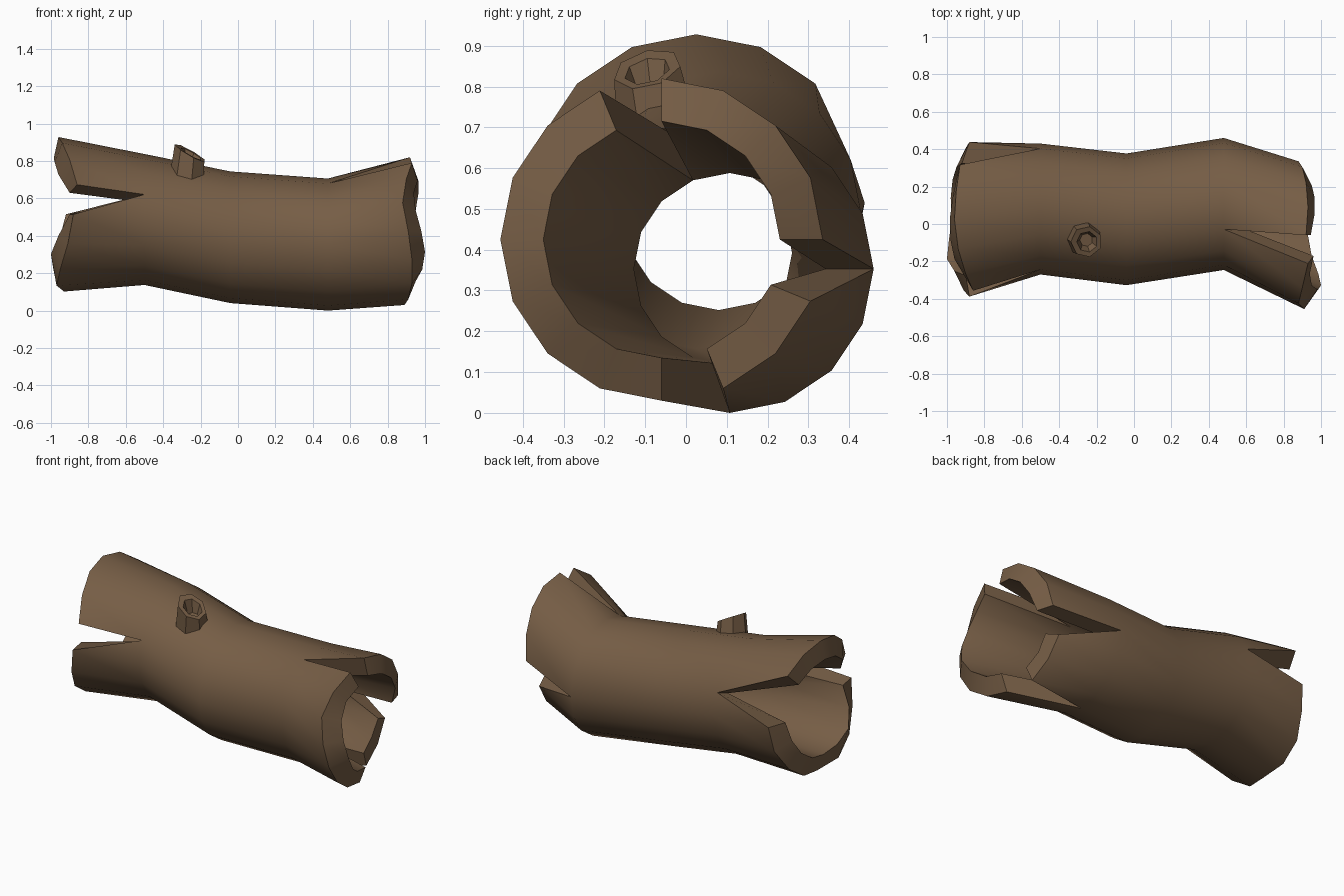
import bpy, bmesh, math
from mathutils import Vector

if "Cube" in bpy.data.objects:
    bpy.data.objects.remove(bpy.data.objects["Cube"])

N = 16
bark = bpy.data.materials.new("bark_brown")
bark.diffuse_color = (0.18, 0.11, 0.06, 1)
bark.use_nodes = True
bark.node_tree.nodes["Principled BSDF"].inputs["Base Color"].default_value = bark.diffuse_color


def finish(bm, name, angle):
    loose = [v for v in bm.verts if not v.link_faces]
    bmesh.ops.delete(bm, geom=loose, context='VERTS')
    bmesh.ops.recalc_face_normals(bm, faces=bm.faces)
    me = bpy.data.meshes.new(name)
    bm.to_mesh(me)
    bm.free()
    ob = bpy.data.objects.new(name, me)
    bpy.context.collection.objects.link(ob)
    me.materials.append(bark)
    bpy.ops.object.select_all(action='DESELECT')
    ob.select_set(True)
    bpy.context.view_layer.objects.active = ob
    bpy.ops.object.shade_smooth_by_angle(angle=math.radians(angle))
    return ob


# Ragged end profiles: x of each rim corner, outer and inner
left_out = [-.88, -.92, -.93, -.95, -.96, -.94, -.90, -.86,
            -.88, -.91, -.95, -.97, -.93, -.95, -.94, -.90]
left_in = [-.92, -.94, -.95, -.97, -.985, -.98, -.96, -.90,
           -.90, -.96, -1.0, -.99, -.975, -.98, -.97, -.95]
right_out = [.88, .90, .92, .93, .92, .93, .90, .88,
             .91, .93, .93, .91, .89, .83, .82, .81]
right_in = [.91, .95, .965, .965, .945, .96, .94, .95,
            .98, 1.0, .985, .95, .93, .84, .83, .83]

# Stations along the log: outer x, inner x, centre y, centre z, radii
stations = [
    (left_out, left_in, .025, .515, .413, .30),
    ([-.5] * N, [-.5] * N, .08, .487, .35, .235),
    ([-.04] * N, [-.04] * N, .025, .392, .352, .235),
    ([.48] * N, [.48] * N, .107, .353, .353, .235),
    (right_out, right_in, -.06, .425, .395, .29),
]

# Cracks: (strip, side) -> True when the apex sits on the higher corner
cracks = {(0, 7): False, (0, 0): True, (0, 1): False,
          (3, 4): True, (3, 12): False, (3, 15): True}

# Hollow log
bm = bmesh.new()
outer, inner = [], []
for xo, xi, cy, cz, ro, ri in stations:
    for k in range(N):
        a = 2 * math.pi * k / N
        c, s = math.cos(a), math.sin(a)
        outer.append(bm.verts.new((xo[k], cy + ro * c, cz + ro * s)))
        inner.append(bm.verts.new((xi[k], cy + ri * c, cz + ri * s)))

polys = []
for i in range(4):
    for k in range(N):
        n = (k + 1) % N
        a, b, c, d = i * N + k, i * N + n, (i + 1) * N + n, (i + 1) * N + k
        if (i, k) not in cracks:
            polys.append((a, b, c, d))
        elif i == 0:     # left end: end corners are a, b
            polys.append((a, c, d) if cracks[i, k] else (b, c, d))
        else:            # right end: end corners are c, d
            polys.append((a, b, d) if cracks[i, k] else (a, b, c))

edges = {(p[j], p[(j + 1) % len(p)]) for p in polys for j in range(len(p))}
for p in polys:
    bm.faces.new([outer[j] for j in p])
    bm.faces.new([inner[j] for j in reversed(p)])
# rims and crack walls join the open borders of both shells
for a, b in sorted(edges):
    if (b, a) not in edges:
        bm.faces.new((outer[b], outer[a], inner[a], inner[b]))
finish(bm, "hollow_log", 38)

# Broken branch stub with a slanted, hollow tip
M = 7
bm = bmesh.new()


def stub_ring(cx, cy, cz, r, sx, sy):
    pts = []
    for k in range(M):
        a = 2 * math.pi * (k + .5) / M
        x, y = r * math.cos(a), r * math.sin(a)
        pts.append(bm.verts.new(Vector((cx + x, cy + y, cz + sx * x + sy * y))))
    return pts


rings = [stub_ring(-.27, -.075, .71, .097, .0, .2),
         stub_ring(-.255, -.095, .843, .083, -.55, .2),
         stub_ring(-.25, -.095, .838, .056, -.55, .2),
         stub_ring(-.255, -.085, .775, .035, -.2, .2)]
for r0, r1 in zip(rings, rings[1:]):
    for k in range(M):
        n = (k + 1) % M
        bm.faces.new((r0[k], r0[n], r1[n], r1[k]))
bm.faces.new(rings[-1])
bm.faces.new(list(reversed(rings[0])))
finish(bm, "branch_stub", 30)
